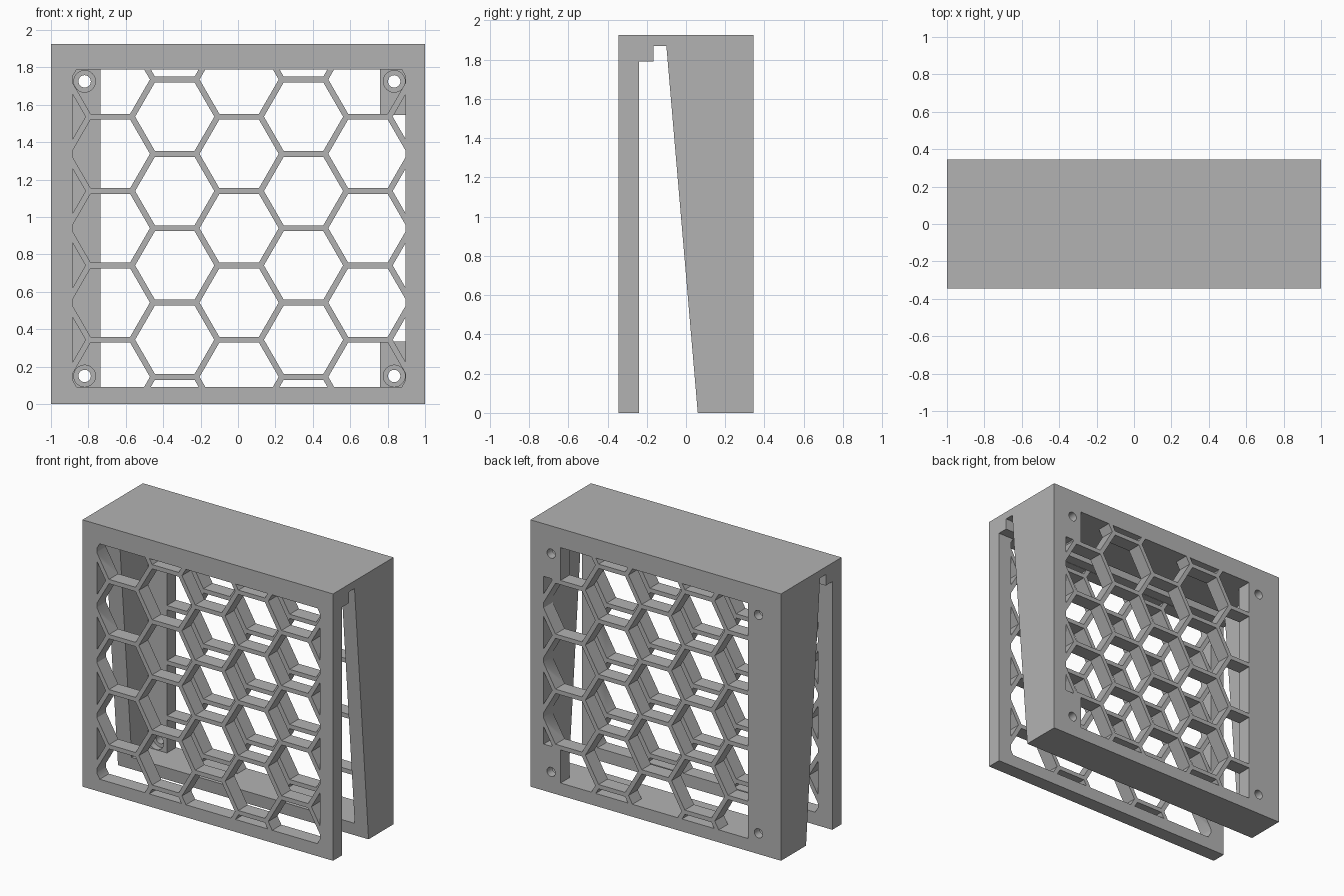
import bpy, bmesh, math
from mathutils import Matrix, Vector

if "Cube" in bpy.data.objects:
    bpy.data.objects.remove(bpy.data.objects["Cube"], do_unlink=True)

grey = bpy.data.materials.new("plain grey")
grey.use_nodes = True
colour = (0.45, 0.45, 0.45, 1)
grey.diffuse_color = colour
grey.node_tree.nodes["Principled BSDF"].inputs["Base Color"].default_value = colour

HALF = 0.345                # half depth of the housing
PLATE = 0.24                # inner face of the front and back plates
LEFT, RIGHT = -0.885, 0.895
LOW, HIGH = 0.09, 1.788
MID_X, MID_Z = 0.006, 0.94  # centre of the honeycomb


def make_object(name, bm):
    bmesh.ops.recalc_face_normals(bm, faces=bm.faces)
    mesh = bpy.data.meshes.new(name)
    bm.to_mesh(mesh)
    bm.free()
    mesh.materials.append(grey)
    obj = bpy.data.objects.new(name, mesh)
    bpy.context.collection.objects.link(obj)
    return obj


def extrude(bm, vector):
    result = bmesh.ops.extrude_face_region(bm, geom=bm.faces[:])
    verts = [g for g in result["geom"] if isinstance(g, bmesh.types.BMVert)]
    bmesh.ops.translate(bm, verts=verts, vec=vector)


def box(name, low, high):
    bm = bmesh.new()
    bmesh.ops.create_cube(bm, size=1)
    low, high = Vector(low), Vector(high)
    for v in bm.verts:
        v.co = [(a + b) / 2 + c * (b - a) for a, b, c in zip(low, high, v.co)]
    return make_object(name, bm)


def rod(name, x, z, radius, y0, y1):
    bm = bmesh.new()
    place = Matrix.Translation((x, (y0 + y1) / 2, z)) @ Matrix.Rotation(math.pi / 2, 4, "X")
    bmesh.ops.create_cone(bm, cap_ends=True, segments=32, radius1=radius,
                          radius2=radius, depth=y1 - y0, matrix=place)
    return make_object(name, bm)


def cut(target, cutter):
    mod = target.modifiers.new("cut", "BOOLEAN")
    mod.operation, mod.solver, mod.object = "DIFFERENCE", "EXACT", cutter
    bpy.context.view_layer.update()
    graph = bpy.context.evaluated_depsgraph_get()
    mesh = bpy.data.meshes.new_from_object(target.evaluated_get(graph))
    target.modifiers.clear()
    target.data = mesh
    bpy.data.objects.remove(cutter, do_unlink=True)


def honeycomb(name, left, right, y0, y1):
    """Hexagonal prisms trimmed to a rectangular window."""
    pitch, bar = 0.3975, 0.031
    radius = (pitch - bar) / math.sqrt(3)
    bm = bmesh.new()
    for col in range(-3, 4):
        for row in range(-3, 4):
            cx = MID_X + col * pitch * math.sqrt(3) / 2
            cz = MID_Z + (row + (col % 2) / 2) * pitch
            ring = [bm.verts.new((cx + radius * math.cos(i * math.pi / 3), y0,
                                  cz + radius * math.sin(i * math.pi / 3)))
                    for i in range(6)]
            bm.faces.new(ring)
    for point, normal in (((left, 0, 0), (-1, 0, 0)), ((right, 0, 0), (1, 0, 0)),
                          ((0, 0, LOW), (0, 0, -1)), ((0, 0, HIGH), (0, 0, 1))):
        bmesh.ops.bisect_plane(bm, geom=bm.verts[:] + bm.edges[:] + bm.faces[:],
                               plane_co=point, plane_no=normal, clear_outer=True)
    extrude(bm, (0, y1 - y0, 0))
    return make_object(name, bm)


# Housing: side profile with the tapered, stepped slot, extruded across the width
profile = [(-HALF, 0), (-PLATE, 0), (-PLATE, 1.79), (-0.165, 1.79), (-0.165, 1.87),
           (-0.1, 1.87), (0.06, 0), (HALF, 0), (HALF, 1.925), (-HALF, 1.925)]
bm = bmesh.new()
bm.faces.new([bm.verts.new((-1, y, z)) for y, z in profile])
extrude(bm, (2, 0, 0))
housing = make_object("grille_housing", bm)

# Hollow chamber in the rear half
cut(housing, box("chamber", (LEFT, -0.15, LOW), (RIGHT, PLATE, HIGH)))

# Front honeycomb
cut(housing, honeycomb("front_holes", LEFT, RIGHT, -0.4, -0.2))

# Rear honeycomb, leaving solid corner pads on one side
rear = honeycomb("rear_holes", -0.735, RIGHT, 0.2, 0.4)
for z0, z1 in ((0, 0.335), (1.545, 2)):
    cut(rear, box("corner_pad", (0.76, 0.1, z0), (1, 0.5, z1)))
cut(housing, rear)

# Counterbored screw holes in the rear plate
for x in (-0.82, 0.835):
    for z in (0.15, 1.725):
        cut(housing, rod("screw_hole", x, z, 0.033, 0.2, 0.4))
        cut(housing, rod("counterbore", x, z, 0.058, 0.2, 0.285))

# Crisp edges with smooth round holes
bpy.ops.object.select_all(action="DESELECT")
housing.select_set(True)
bpy.context.view_layer.objects.active = housing
bpy.ops.object.shade_smooth_by_angle(angle=math.radians(30))
